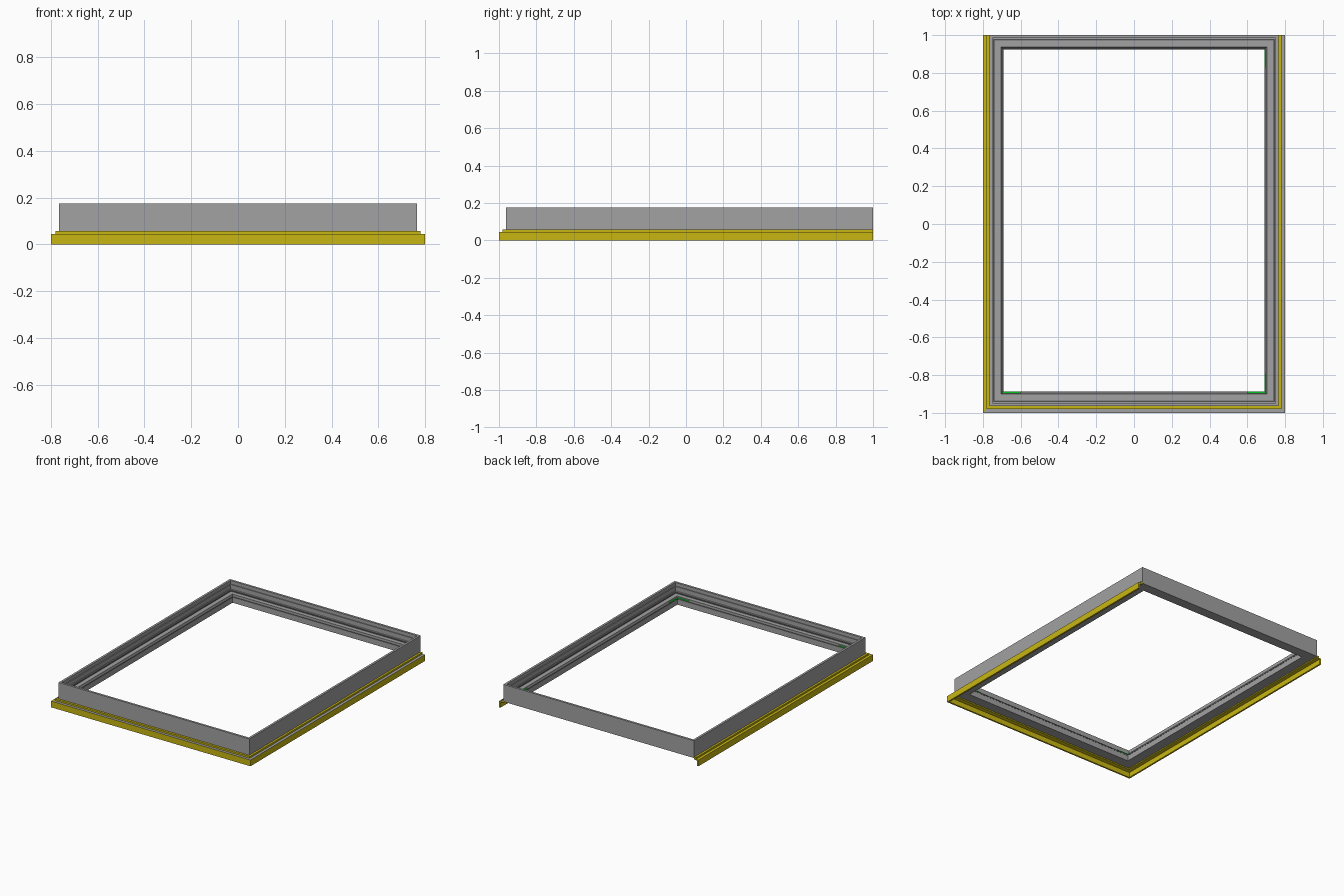
import bpy, bmesh

if "Cube" in bpy.data.objects:
    bpy.data.objects.remove(bpy.data.objects["Cube"])


def material(name, color):
    m = bpy.data.materials.new(name)
    m.diffuse_color = color
    m.use_nodes = True
    m.node_tree.nodes["Principled BSDF"].inputs["Base Color"].default_value = m.diffuse_color
    return m


YELLOW = material("yellow", (0.58, 0.47, 0.006, 1))
GREY = material("frame_grey", (0.36, 0.36, 0.36, 1))
DARK = material("seal_grey", (0.16, 0.16, 0.16, 1))
GREEN = material("green", (0.0, 1.0, 0.02, 1))


def sweep(name, profile, hx, y0, y1, closed, mat):
    """Sweep an (inset, z) profile round a rectangle; open means no back side."""
    bm = bmesh.new()
    rings = []
    for d, z in profile:
        back = y1 - d if closed else y1
        path = [(-hx + d, back), (-hx + d, y0 + d), (hx - d, y0 + d), (hx - d, back)]
        rings.append([bm.verts.new((x, y, z)) for x, y in path])
    n = len(rings)
    for i in range(n):
        a, b = rings[i], rings[(i + 1) % n]
        for j in range(4 if closed else 3):
            k = (j + 1) % 4
            bm.faces.new((a[j], a[k], b[k], b[j]))
    if not closed:
        bm.faces.new([r[0] for r in rings])
        bm.faces.new([r[3] for r in rings])
    bmesh.ops.recalc_face_normals(bm, faces=bm.faces)
    me = bpy.data.meshes.new(name)
    bm.to_mesh(me)
    bm.free()
    ob = bpy.data.objects.new(name, me)
    bpy.context.collection.objects.link(ob)
    me.materials.append(mat)
    return ob


def box(name, center, size, mat):
    bpy.ops.mesh.primitive_cube_add(size=1, location=center)
    ob = bpy.context.object
    ob.name = name
    ob.scale = size
    ob.data.materials.append(mat)


# Main frame: outer wall, stepped rebate and inner jamb
sweep("window_frame", [
    (0, 0.05), (0, 0.175), (0.016, 0.175), (0.016, 0.15), (0.022, 0.15),
    (0.022, 0.135), (0.017, 0.135), (0.017, 0.115), (0.025, 0.105),
    (0.062, 0.105), (0.065, 0.097), (0.072, 0.09), (0.072, 0.05),
], 0.765, -0.963, 1.0, True, GREY)

# Dark seals: one in the rebate, one along the inner edge
sweep("rebate_seal", [
    (0, 0.104), (0, 0.112), (0.008, 0.112), (0.008, 0.104),
], 0.744, -0.942, 0.979, True, DARK)
sweep("inner_seal", [
    (0, 0.094), (0, 0.107), (0.012, 0.096), (0.012, 0.088),
], 0.702, -0.9, 0.937, True, DARK)

# Stepped flashing rail on the front and both sides
rail = sweep("flashing_rail", [
    (0, 0), (0, 0.045), (0.02, 0.045), (0.02, 0.057), (0.036, 0.057),
    (0.036, 0.042), (0.012, 0.037), (0.012, 0),
], 0.8, -1.0, 1.0, False, YELLOW)

# Grey upper face of the rail's outer step on the front and right
rail.data.materials.append(GREY)
for f in rail.data.polygons:
    if f.normal.z > 0.9 and abs(f.center.z - 0.045) < 0.001 and f.center.x > -0.7:
        f.material_index = 1

# Green corner clips on the inner edge
for sx in (-1, 1):
    box("front_clip", (sx * 0.65, -0.8915, 0.1), (0.1, 0.007, 0.004), GREEN)
for y in (-0.84, 0.875):
    box("side_clip", (0.6935, y, 0.1), (0.007, 0.09, 0.004), GREEN)
